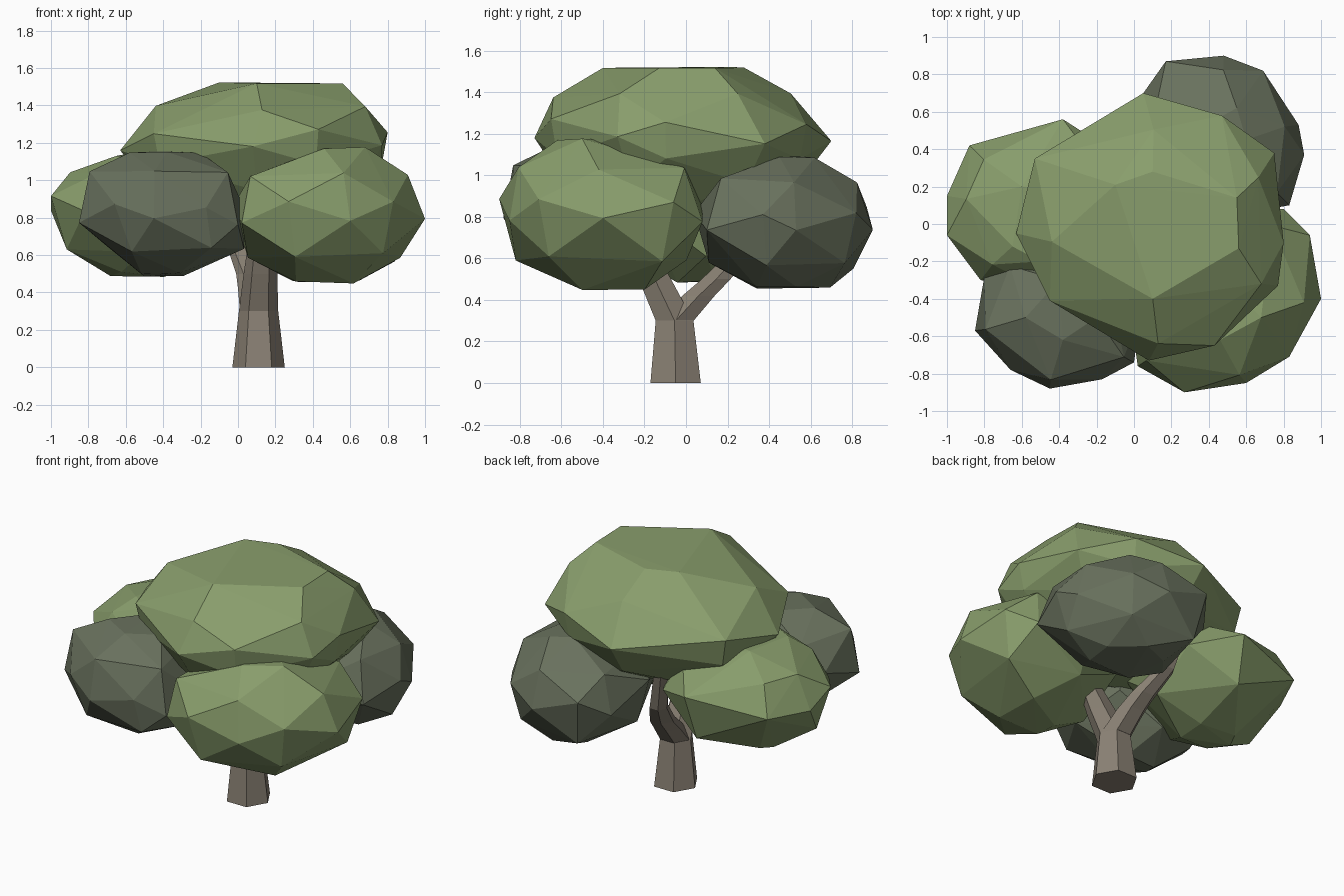
import bpy, bmesh, math, random
from mathutils import Vector

if "Cube" in bpy.data.objects:
    bpy.data.objects.remove(bpy.data.objects["Cube"], do_unlink=True)
random.seed(4)


def material(name, rgb):
    mat = bpy.data.materials.new(name)
    mat.use_nodes = True
    mat.diffuse_color = (*rgb, 1)
    bsdf = next(n for n in mat.node_tree.nodes if n.type == "BSDF_PRINCIPLED")
    bsdf.inputs["Base Color"].default_value = (*rgb, 1)
    return mat


light_leaf = material("light leaf green", (0.25, 0.34, 0.15))
dark_leaf = material("dark grey green", (0.14, 0.165, 0.11))
bark = material("bark brown", (0.255, 0.22, 0.175))


def finish(bm, name, mat):
    bmesh.ops.recalc_face_normals(bm, faces=bm.faces)
    mesh = bpy.data.meshes.new(name)
    bm.to_mesh(mesh)
    bm.free()
    mesh.materials.append(mat)
    obj = bpy.data.objects.new(name, mesh)
    bpy.context.collection.objects.link(obj)
    return obj


def foliage(name, mat, waist, outline, top_z, top, layers):
    """Faceted clump: plan outline at the waist, a top facet, thinner rings between."""
    bm = bmesh.new()
    centre = sum((Vector(p) for p in outline), Vector((0, 0))) / len(outline)
    for i, p in enumerate(outline):
        lift = 0.05 if i % 2 else -0.04
        bm.verts.new((*p, waist + lift + random.uniform(-0.02, 0.02)))
    for p in top:
        bm.verts.new((*p, top_z + random.uniform(-0.015, 0)))
    # each layer: height, scale of the outline, sideways shift, point stride
    for k, (z, scale, shift, stride) in enumerate(layers):
        for p in outline[k % 2::stride]:
            spot = centre + (Vector(p) - centre) * scale + Vector(shift)
            bm.verts.new((*spot, z + random.uniform(-0.02, 0.01)))
    hull = bmesh.ops.convex_hull(bm, input=bm.verts)
    loose = {v for v in hull["geom_interior"] + hull["geom_unused"]
             if isinstance(v, bmesh.types.BMVert)}
    bmesh.ops.delete(bm, geom=list(loose), context="VERTS")
    return finish(bm, name, mat)


def limb(name, path, sides=6):
    """Tapered six-sided limb through (x, y, z, radius) stations."""
    bm = bmesh.new()
    rings = []
    for x, y, z, r in path:
        turn = [i * math.tau / sides for i in range(sides)]
        rings.append([bm.verts.new((x + r * math.cos(a), y + r * math.sin(a), z))
                      for a in turn])
    for low, high in zip(rings, rings[1:]):
        for i in range(sides):
            j = (i + 1) % sides
            bm.faces.new((low[i], low[j], high[j], high[i]))
    bm.faces.new(rings[0])
    bm.faces.new(rings[-1])
    return finish(bm, name, bark)


# Trunk bending into the front branch, and the back branch of the fork
limb("trunk_and_front_branch", [(0.11, -0.05, 0, 0.14), (0.11, -0.055, 0.3, 0.105),
                                (0.12, -0.15, 0.5, 0.09), (0.13, -0.24, 0.7, 0.07)])
limb("back_branch", [(0.11, -0.05, 0.3, 0.1), (0.09, 0.06, 0.42, 0.09),
                     (0.07, 0.145, 0.5, 0.08), (0.0, 0.28, 0.65, 0.06),
                     (-0.06, 0.34, 0.9, 0.05)])

# Large top crown
foliage("top_crown", light_leaf, 1.21,
        [(-0.63, -0.05), (-0.53, 0.35), (0.05, 0.7), (0.47, 0.58), (0.75, 0.38),
         (0.8, -0.1), (0.77, -0.33), (0.43, -0.65), (0.08, -0.73), (-0.45, -0.41)],
        1.53, [(-0.1, 0.21), (0.1, 0.28), (0.55, 0.14), (0.56, -0.13), (0.1, -0.4)],
        [(1.39, 0.8, (0.03, -0.05), 2), (1.08, 0.95, (0, 0), 2),
         (0.96, 0.78, (0, 0), 2), (0.82, 0.58, (-0.02, 0), 2)])

# Front left clump
foliage("front_left_clump", light_leaf, 0.82,
        [(0.02, -0.76), (0.27, -0.9), (0.6, -0.85), (0.83, -0.71), (1.0, -0.4),
         (0.94, -0.06), (0.8, 0.08), (0.4, 0.08), (0.05, -0.1), (-0.03, -0.4)],
        1.18, [(0.46, -0.62), (0.68, -0.5), (0.5, -0.32)],
        [(1.04, 0.86, (-0.02, -0.02), 2), (0.6, 0.84, (0, 0), 2),
         (0.46, 0.38, (0, 0.02), 3)])

# Front right clump
foliage("front_right_clump", dark_leaf, 0.82,
        [(-0.85, -0.57), (-0.66, -0.78), (-0.45, -0.88), (-0.17, -0.83),
         (0.0, -0.74), (0.03, -0.5), (-0.1, -0.25), (-0.45, -0.15),
         (-0.7, -0.18), (-0.8, -0.28)],
        1.16, [(-0.58, -0.5), (-0.38, -0.62), (-0.2, -0.5), (-0.4, -0.3)],
        [(1.04, 0.87, (0, 0), 2), (0.63, 0.87, (0.06, 0), 2),
         (0.5, 0.3, (0.03, 0.03), 3)])

# Back right clump
foliage("back_right_clump", light_leaf, 0.88,
        [(-1.0, 0.15), (-1.0, -0.06), (-0.82, -0.3), (-0.5, -0.35), (-0.1, -0.2),
         (0.0, 0.1), (-0.1, 0.38), (-0.38, 0.56), (-0.88, 0.42)],
        1.14, [(-0.65, -0.12), (-0.5, -0.2), (-0.4, 0.15), (-0.6, 0.2)],
        [(1.05, 0.78, (0, 0), 2), (0.63, 0.82, (0, 0), 2),
         (0.5, 0.32, (0, -0.03), 2)])

# Back left clump
foliage("back_left_clump", dark_leaf, 0.78,
        [(0.05, 0.7), (0.17, 0.87), (0.48, 0.9), (0.69, 0.82), (0.88, 0.53),
         (0.91, 0.37), (0.83, 0.1), (0.5, 0.04), (0.15, 0.1), (0.02, 0.35)],
        1.1, [(0.42, 0.55), (0.55, 0.62), (0.6, 0.45)],
        [(0.98, 0.82, (0, 0), 2), (0.57, 0.84, (0, 0), 2),
         (0.46, 0.44, (0, 0.03), 2)])
